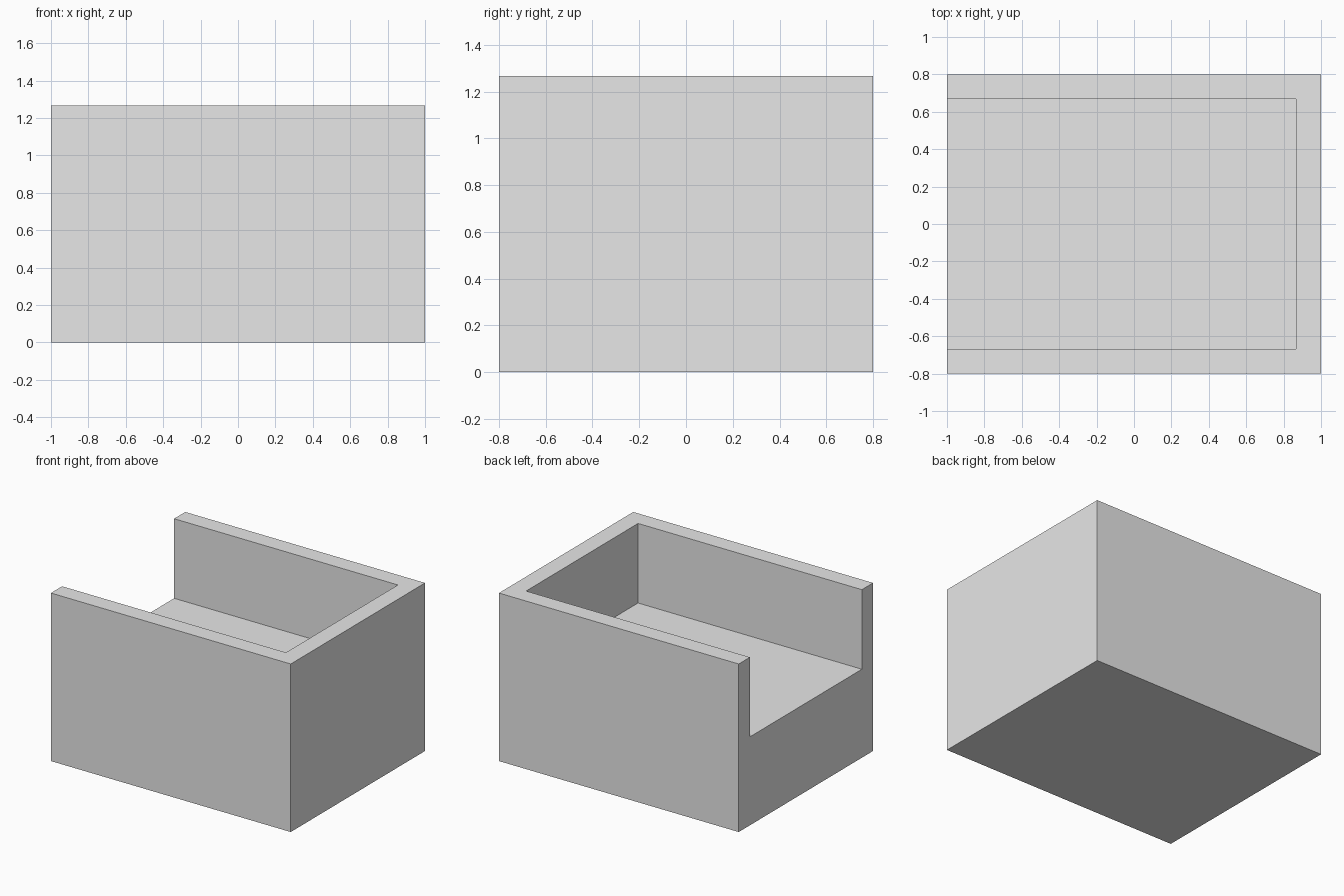
import bpy
import bmesh

# Remove the default cube
cube = bpy.data.objects.get("Cube")
if cube:
    bpy.data.objects.remove(cube, do_unlink=True)

# Single plain material
GREY = (0.8, 0.8, 0.8, 1.0)
grey = bpy.data.materials.new("light_grey")
grey.use_nodes = True
grey.diffuse_color = GREY
grey.node_tree.nodes["Principled BSDF"].inputs["Base Color"].default_value = GREY

LENGTH, WIDTH, HEIGHT = 2.0, 1.6, 1.267
WALL, FLOOR = 0.133, 0.667


def extrude_outline(name, outline, z_low, z_high):
    """Turn a flat outline (counter-clockwise) into a solid prism."""
    bm = bmesh.new()
    base = bm.faces.new([bm.verts.new((x, y, z_low)) for x, y in outline])
    solid = bmesh.ops.extrude_face_region(bm, geom=[base], use_keep_orig=True)
    top = [v for v in solid["geom"] if isinstance(v, bmesh.types.BMVert)]
    bmesh.ops.translate(bm, verts=top, vec=(0, 0, z_high - z_low))
    bmesh.ops.recalc_face_normals(bm, faces=bm.faces)
    mesh = bpy.data.meshes.new(name)
    bm.to_mesh(mesh)
    bm.free()
    mesh.materials.append(grey)
    obj = bpy.data.objects.new(name, mesh)
    bpy.context.collection.objects.link(obj)
    return obj


x, y = LENGTH / 2, WIDTH / 2

# Solid block with full-height sides
body = extrude_outline("open_ended_tray", [(-x, -y), (x, -y), (x, y), (-x, y)], 0, HEIGHT)

# Recess open at the top and at the -x end
inner_x, inner_y = x - WALL, y - WALL
cutter = extrude_outline(
    "recess_cutter",
    [(-x - 0.2, -inner_y), (inner_x, -inner_y), (inner_x, inner_y), (-x - 0.2, inner_y)],
    FLOOR, HEIGHT + 0.2)
cutter.hide_render = True
cutter.hide_viewport = True

cut = body.modifiers.new("recess", 'BOOLEAN')
cut.operation = 'DIFFERENCE'
cut.solver = 'EXACT'
cut.object = cutter

# Bake the cut and drop the cutter
bpy.context.view_layer.update()
evaluated = body.evaluated_get(bpy.context.evaluated_depsgraph_get())
result = bpy.data.meshes.new_from_object(evaluated)
body.modifiers.clear()
body.data = result
bpy.data.objects.remove(cutter, do_unlink=True)
